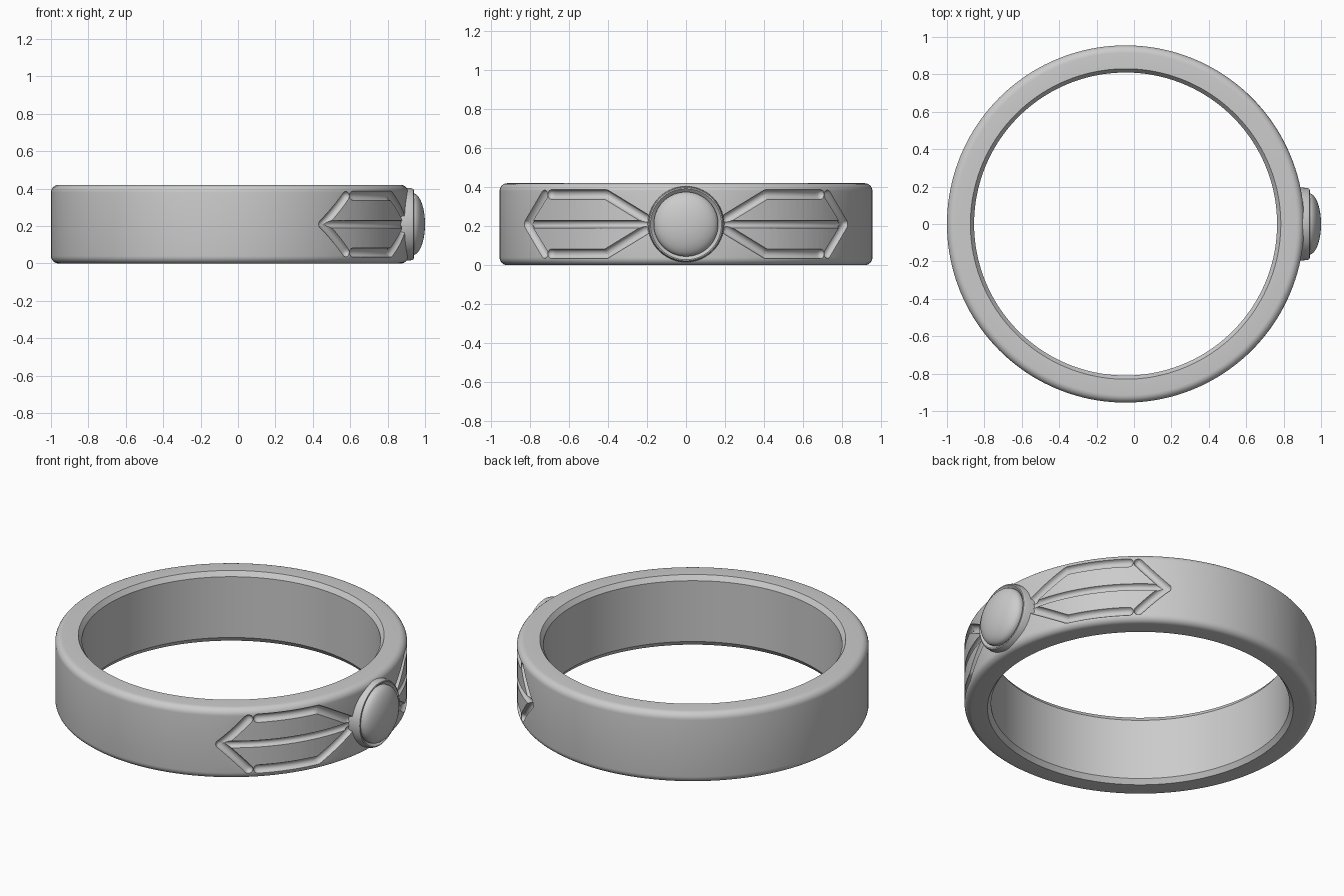
import bpy, bmesh, math
from mathutils import Vector

cube = bpy.data.objects.get("Cube")
if cube:
    bpy.data.objects.remove(cube)

CX, R, H = -0.045, 0.955, 0.42   # band axis, outer radius, height
MID = H / 2

metal = bpy.data.materials.new("grey metal")
metal.use_nodes = True
metal.diffuse_color = (0.6, 0.6, 0.6, 1)
metal.node_tree.nodes["Principled BSDF"].inputs["Base Color"].default_value = (0.6, 0.6, 0.6, 1)


def make_object(name, bm):
    bmesh.ops.remove_doubles(bm, verts=bm.verts, dist=1e-5)
    bmesh.ops.recalc_face_normals(bm, faces=bm.faces)
    mesh = bpy.data.meshes.new(name)
    bm.to_mesh(mesh)
    bm.free()
    mesh.materials.append(metal)
    obj = bpy.data.objects.new(name, mesh)
    bpy.context.collection.objects.link(obj)
    return obj


def lathe(name, profile, axis, center, steps, closed):
    bm = bmesh.new()
    verts = [bm.verts.new(p) for p in profile]
    pairs = list(zip(verts, verts[1:])) + ([(verts[-1], verts[0])] if closed else [])
    edges = [bm.edges.new(p) for p in pairs]
    bmesh.ops.spin(bm, geom=verts + edges, cent=center, axis=axis,
                   angle=math.tau, steps=steps, use_merge=True)
    return make_object(name, bm)


def smooth(obj, degrees):
    bpy.ops.object.select_all(action='DESELECT')
    obj.select_set(True)
    bpy.context.view_layer.objects.active = obj
    bpy.ops.object.shade_smooth_by_angle(angle=math.radians(degrees))


# Band: rounded outer edges, steep chamfers on the bore
r = 0.04
upper = [(R - r + r * math.cos(a), H - r + r * math.sin(a))
         for a in [math.pi / 2 * i / 6 for i in range(7)]]
upper += [(0.83, H), (0.81, H - 0.028)]
section = upper + [(x, H - z) for x, z in reversed(upper)]
band = lathe("ring_band", [(CX + x, 0, z) for x, z in section],
             (0, 0, 1), (CX, 0, 0), 160, True)


# Groove cutters: round-ended bars that follow the band surface
def on_band(y, z):
    return Vector((CX + math.sqrt(R * R - y * y), y, z))


def add_bar(bm, start, end, radius, sides=12):
    n = 16
    samples = [Vector(start).lerp(Vector(end), i / n) for i in range(n + 1)]
    path = [on_band(*p) for p in samples]
    first, last = (path[1] - path[0]).normalized(), (path[-1] - path[-2]).normalized()
    stations = []
    for a in (0.1, 0.5, 0.9, 1.2):
        stations.append((path[0] - first * radius * math.cos(a), radius * math.sin(a)))
    stations += [(p, radius) for p in path]
    for a in (1.2, 0.9, 0.5, 0.1):
        stations.append((path[-1] + last * radius * math.cos(a), radius * math.sin(a)))
    rings = []
    for i, (p, rad) in enumerate(stations):
        ahead = stations[min(i + 1, len(stations) - 1)][0]
        behind = stations[max(i - 1, 0)][0]
        tangent = (ahead - behind).normalized()
        out = Vector((p.x - CX, p.y, 0)).normalized()
        side = tangent.cross(out).normalized()
        out = side.cross(tangent)
        rings.append([bm.verts.new(p + rad * (out * math.cos(t) + side * math.sin(t)))
                      for t in [math.tau * k / sides for k in range(sides)]])
    for a, b in zip(rings, rings[1:]):
        for k in range(sides):
            j = (k + 1) % sides
            bm.faces.new((a[k], a[j], b[j], b[k]))
    bm.faces.new(rings[0])
    bm.faces.new(rings[-1])


bm = bmesh.new()
for s in (-1, 1):
    add_bar(bm, (s * 0.19, MID), (s * 0.81, MID), 0.02)          # shaft
    for v in (-1, 1):
        bend = (s * 0.41, MID + v * 0.152)
        add_bar(bm, (s * 0.21, MID + v * 0.03), bend, 0.025)     # slanted arm
        add_bar(bm, bend, (s * 0.69, MID + v * 0.152), 0.025)    # straight arm
        add_bar(bm, (s * 0.815, MID), (s * 0.725, MID + v * 0.15), 0.025)  # arrowhead
cutter = make_object("groove_cutter", bm)
cutter.hide_render = True

cut = band.modifiers.new("grooves", 'BOOLEAN')
cut.operation = 'DIFFERENCE'
cut.solver = 'EXACT'
cut.use_self = True
cut.object = cutter
bpy.context.view_layer.objects.active = band
bpy.ops.object.modifier_apply(modifier=cut.name)
bpy.data.objects.remove(cutter)
smooth(band, 32)

# Setting: raised round collar
collar = [(0.86, 0.197), (0.925, 0.193), (0.938, 0.188), (0.94, 0.182), (0.922, 0.163), (0.86, 0.163)]
smooth(lathe("stone_collar", [(x, 0, MID + d) for x, d in collar],
             (1, 0, 0), (0, 0, MID), 64, True), 30)

# Stone: shallow dome
dome = [(0.925, 0.165)] + [(0.935 + 0.065 * math.sin(a), 0.165 * math.cos(a))
                           for a in [math.pi / 2 * i / 12 for i in range(13)]]
smooth(lathe("domed_stone", [(x, 0, MID + d) for x, d in dome],
             (1, 0, 0), (0, 0, MID), 64, False), 40)
